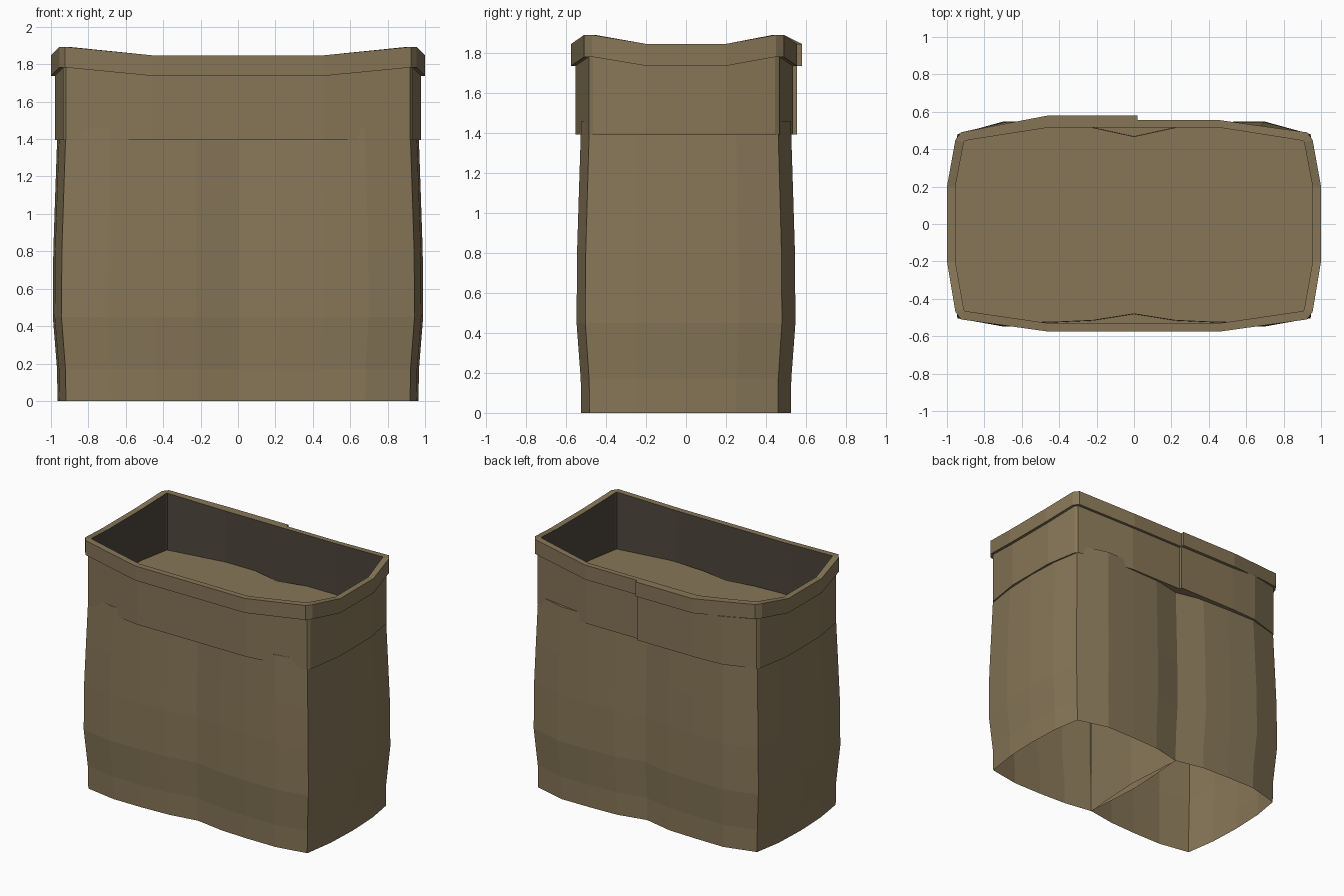
import bpy, bmesh

old = bpy.data.objects.get("Cube")
if old:
    bpy.data.objects.remove(old)


def material(name, colour):
    mat = bpy.data.materials.new(name)
    mat.use_nodes = True
    mat.diffuse_color = colour
    mat.node_tree.nodes["Principled BSDF"].inputs["Base Color"].default_value = colour
    return mat


canvas = material("olive canvas", (0.242, 0.182, 0.096, 1))
lining = material("dark lining", (0.075, 0.062, 0.045, 1))


def finish(bm, name):
    bmesh.ops.recalc_face_normals(bm, faces=bm.faces)
    mesh = bpy.data.meshes.new(name)
    bm.to_mesh(mesh)
    bm.free()
    mesh.materials.append(canvas)
    mesh.materials.append(lining)
    obj = bpy.data.objects.new(name, mesh)
    bpy.context.collection.objects.link(obj)


def bridge(bm, a, b, closed=True):
    n = len(a)
    return [bm.faces.new((a[i], a[(i + 1) % n], b[(i + 1) % n], b[i]))
            for i in range(n if closed else n - 1)]


# Twin-lobed body, open underneath, closed on top
half = [(0, -0.48), (0.22, -0.515), (0.44, -0.525), (0.68, -0.525), (0.92, -0.483),
        (0.955, -0.25), (0.965, 0), (0.955, 0.25), (0.92, 0.46), (0.68, 0.525),
        (0.44, 0.523), (0.22, 0.515), (0, 0.467)]
outline = half + [(-x, y) for x, y in half[-2:0:-1]]
levels = [(0, 0), (0.17, 0.1), (0.45, 1), (0.8, 0.9), (1.1, 0.5), (1.46, 0)]
bm = bmesh.new()
rings = [[bm.verts.new((x * (1 + 0.026 * k), y * (1 + 0.044 * k), z)) for x, y in outline]
         for z, k in levels]
for low, high in zip(rings, rings[1:]):
    bridge(bm, low, high)
bm.faces.new(rings[-1])
finish(bm, "pouch_body")

# Pair of bowed walls between the two compartments
bm = bmesh.new()
for bow in (-0.03, 0.03):
    columns = [[bm.verts.new((x, y, z)) for x, y in ((0, half[0][1]), (bow, 0), (0, half[-1][1]))]
               for z, k in levels]
    for low, high in zip(columns, columns[1:]):
        bridge(bm, low, high, closed=False)
finish(bm, "compartment_divider")

# Collar with folded rim: each station is (outer, collar, inner, rise)
stations = [((0.46, -0.575), (0.46, -0.553), (0.46, -0.53), 0),
            ((0.925, -0.51), (0.92, -0.487), (0.905, -0.465), 0.045),
            ((0.955, -0.47), (0.935, -0.465), (0.91, -0.455), 0.045),
            ((1, -0.2), (0.978, -0.2), (0.955, -0.2), 0),
            ((1, 0.2), (0.978, 0.2), (0.955, 0.2), 0),
            ((0.955, 0.45), (0.935, 0.445), (0.91, 0.435), 0.045),
            ((0.925, 0.49), (0.92, 0.468), (0.905, 0.445), 0.045)]


def flip(station):
    return tuple((-p[0], p[1]) for p in station[:3]) + (station[3],)


# The collar's ends overlap at a seam on the back
under = [((x, 0.555), (x, 0.535), (x, 0.515), 0) for x in (0.46, 0.02)]
over = [((x, 0.58), (x, 0.556), (x, 0.515), 0) for x in (0.02, -0.46)]
over.append(((-0.68, 0.538), (-0.68, 0.545), (-0.68, 0.481), 0.021))
path = over + [flip(s) for s in reversed(stations)] + stations + under

bm = bmesh.new()
sections = []
for outer, collar, inner, rise in path:
    profile = [(inner, 1.395), (inner, 1.848 + rise), (outer, 1.848 + rise),
               (outer, 1.738 + rise), (collar, 1.738 + rise), (collar, 1.395)]
    sections.append([bm.verts.new((p[0], p[1], z)) for p, z in profile])
for a, b in zip(sections, sections[1:]):
    bridge(bm, a, b)[0].material_index = 1
bm.faces.new(sections[0])
bm.faces.new(sections[-1])
finish(bm, "rim_collar")

# Floor closing the collar around the top of the body
bm = bmesh.new()
bm.faces.new([bm.verts.new((inner[0], inner[1], 1.4)) for _, _, inner, _ in path[1:-1]])
finish(bm, "collar_floor")
